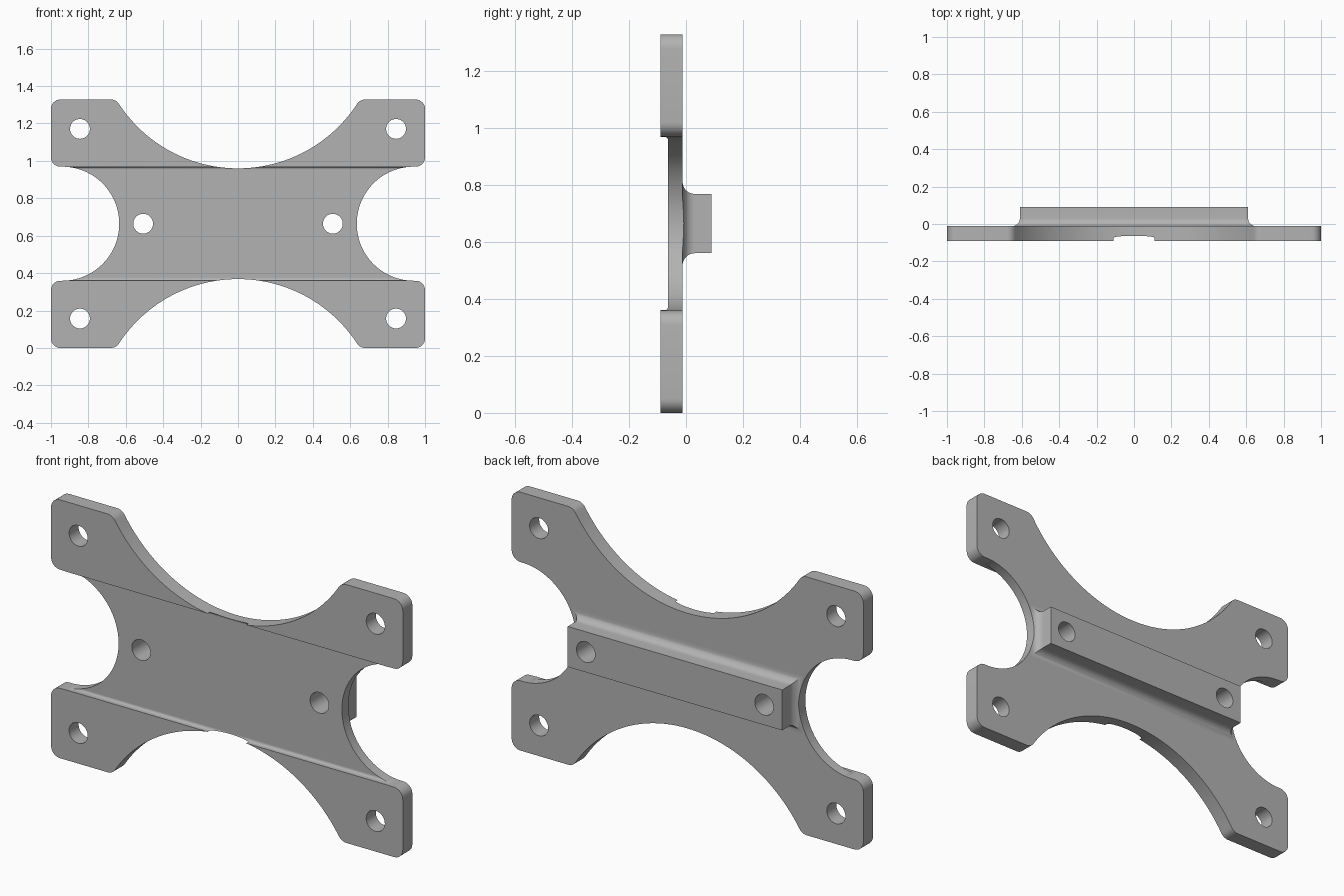
import bpy, bmesh
from math import sin, cos, pi, sqrt, atan2, radians
from mathutils import Vector

if "Cube" in bpy.data.objects:
    bpy.data.objects.remove(bpy.data.objects["Cube"], do_unlink=True)

MID = 0.664                      # half height of the bracket
FRONT, BACK, RAIL_BACK = -0.09, -0.012, 0.09
RECESS_Y, RECESS_Z = -0.063, 0.304
ROUND = 0.05                     # corner radius
BIG_R, APEX = 0.76, 0.296        # top and bottom scoops
SIDE_R, SIDE_X = 0.305, 0.94     # side scoops
HOLE_R = 0.053

grey = bpy.data.materials.new("plain grey")
grey.use_nodes = True
colour = (0.45, 0.45, 0.45, 1)
grey.diffuse_color = colour
grey.node_tree.nodes["Principled BSDF"].inputs["Base Color"].default_value = colour


def arc(cx, cz, r, start, end, n):
    """Points on an arc, angles in radians."""
    return [(cx + r * cos(start + (end - start) * i / n),
             cz + r * sin(start + (end - start) * i / n)) for i in range(n + 1)]


def loft(name, loops):
    """Skin closed loops of equal length and cap both ends."""
    bm = bmesh.new()
    rings = [[bm.verts.new(p) for p in loop] for loop in loops]
    n = len(rings[0])
    for a, b in zip(rings, rings[1:]):
        for i in range(n):
            bm.faces.new((a[i], a[(i + 1) % n], b[(i + 1) % n], b[i]))
    bm.faces.new(rings[0])
    bm.faces.new(rings[-1])
    bmesh.ops.recalc_face_normals(bm, faces=bm.faces)
    mesh = bpy.data.meshes.new(name)
    bm.to_mesh(mesh)
    bm.free()
    mesh.materials.append(grey)
    obj = bpy.data.objects.new(name, mesh)
    bpy.context.collection.objects.link(obj)
    return obj


def prism(name, outline, y0, y1):
    return loft(name, [[(x, y, z + MID) for x, z in outline] for y in (y0, y1)])


def cut(obj, cutters):
    for c in cutters:
        mod = obj.modifiers.new("cut", "BOOLEAN")
        mod.operation, mod.solver, mod.object = "DIFFERENCE", "EXACT", c
        c.hide_render = True
        bpy.context.view_layer.objects.active = obj
        bpy.ops.object.modifier_apply(modifier=mod.name)


# Plate outline: one quarter, then mirrored
scoop_z = APEX + BIG_R
fz = MID - ROUND
fx = sqrt((BIG_R + ROUND) ** 2 - (scoop_z - fz) ** 2)
phi = atan2(fz - scoop_z, fx)
quarter = (arc(0, scoop_z, BIG_R, -pi / 2, phi, 28)
           + arc(fx, fz, ROUND, phi + pi, pi / 2, 6)
           + arc(1 - ROUND, fz, ROUND, pi / 2, 0, 8)
           + arc(1 - ROUND, SIDE_R + ROUND, ROUND, 0, -pi / 2, 8)
           + arc(SIDE_X, 0, SIDE_R, pi / 2, pi, 28))
half = quarter + [(x, -z) for x, z in reversed(quarter)]
full = half + [(-x, z) for x, z in reversed(half)]
outline = []
for p in full:
    if not outline or (Vector(p) - Vector(outline[-1])).length > 1e-4:
        outline.append(p)
if (Vector(outline[0]) - Vector(outline[-1])).length < 1e-4:
    outline.pop()
plate = prism("plate", outline, FRONT, BACK)

# Rail on the back with a flared foot
FLARE, RAIL_X, RAIL_Z = 0.043, 0.61, 0.104


def rail_loop(grow, y):
    x, z = RAIL_X + grow, RAIL_Z + grow
    return [(-x, y, MID - z), (x, y, MID - z), (x, y, MID + z), (-x, y, MID + z)]


steps = [radians(10 * i) for i in range(10)]
rail = loft("rail", [rail_loop(FLARE * (1 - sin(t)), BACK + FLARE * (1 - cos(t))) for t in steps]
            + [rail_loop(0, RAIL_BACK)])

# Recess across the front, with small rounded inner corners
r = 0.012
top = arc(RECESS_Y - r, RECESS_Z - r, r, 0, pi / 2, 5)
section = ([(-0.2, -RECESS_Z)] + [(y, -z) for y, z in reversed(top)]
           + top + [(-0.2, RECESS_Z)])
recess = loft("recess_cutter", [[(x, y, z + MID) for y, z in section] for x in (-1.2, 1.2)])

# Bolt holes and side scoops
corner_holes = [prism("corner_hole_cutter", arc(x, z, HOLE_R, 0, 2 * pi, 40)[:-1], -0.3, 0.3)
                for x in (-0.845, 0.845) for z in (-0.507, 0.507)]
rail_holes = [prism("rail_hole_cutter", arc(x, 0, HOLE_R, 0, 2 * pi, 40)[:-1], -0.3, 0.3)
              for x in (-0.507, 0.507)]
side_scoops = [prism("side_scoop_cutter", arc(s * SIDE_X, 0, SIDE_R, 0, 2 * pi, 112)[:-1], -0.3, 0.3)
               for s in (-1, 1)]
cut(plate, [recess] + corner_holes + rail_holes)
cut(rail, side_scoops + rail_holes)

for c in [recess] + corner_holes + rail_holes + side_scoops:
    bpy.data.objects.remove(c, do_unlink=True)

# Smooth curved walls, keep edges sharp
bpy.ops.object.select_all(action="DESELECT")
for obj in (plate, rail):
    obj.select_set(True)
bpy.context.view_layer.objects.active = plate
bpy.ops.object.shade_smooth_by_angle(angle=radians(30))
